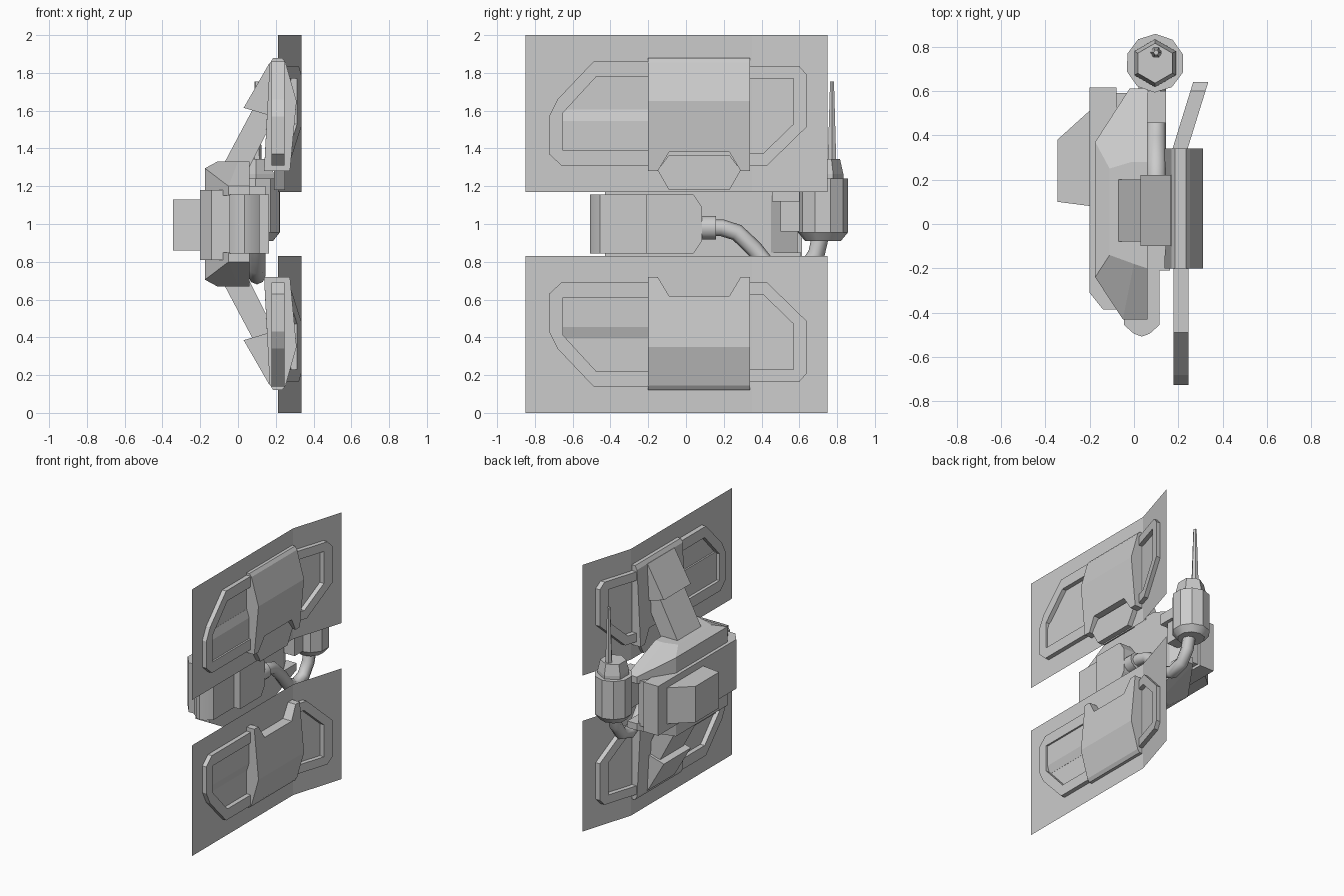
import bpy, bmesh, math
from mathutils import Vector

if "Cube" in bpy.data.objects:
    bpy.data.objects.remove(bpy.data.objects["Cube"])


def finish(name, bm, mirror=False, smooth=False, closed=True):
    """Optionally add the copy mirrored about z = 1, then make the object."""
    if mirror:
        new = bmesh.ops.duplicate(bm, geom=bm.verts[:] + bm.edges[:] + bm.faces[:])["geom"]
        for v in new:
            if isinstance(v, bmesh.types.BMVert):
                v.co.z = 2 - v.co.z
        bmesh.ops.reverse_faces(bm, faces=[f for f in new if isinstance(f, bmesh.types.BMFace)])
    if closed:
        bmesh.ops.recalc_face_normals(bm, faces=bm.faces[:])
    me = bpy.data.meshes.new(name)
    bm.to_mesh(me)
    bm.free()
    ob = bpy.data.objects.new(name, me)
    bpy.context.collection.objects.link(ob)
    if smooth:
        bpy.context.view_layer.objects.active = ob
        bpy.ops.object.select_all(action='DESELECT')
        ob.select_set(True)
        bpy.ops.object.shade_smooth_by_angle(angle=math.radians(35))
    return ob


def loft(name, rings, **kw):
    """Skin a row of equal-length rings and cap both ends."""
    bm = bmesh.new()
    rs = [[bm.verts.new(p) for p in r] for r in rings]
    n = len(rs[0])
    for a, b in zip(rs, rs[1:]):
        for i in range(n):
            j = (i + 1) % n
            bm.faces.new((a[i], a[j], b[j], b[i]))
    bm.faces.new(rs[0][::-1])
    bm.faces.new(rs[-1])
    return finish(name, bm, **kw)


def prism(name, pts, axis, a, b, shear=0.0, **kw):
    """Extrude a 2D profile along x, y or z; shear leans x outwards past y = 0.35."""
    def put(p, t):
        v = {'x': (t, p[0], p[1]), 'y': (p[0], t, p[1]), 'z': (p[0], p[1], t)}[axis]
        return (v[0] + shear * (v[1] - 0.35), v[1], v[2])
    return loft(name, [[put(p, t) for p in pts] for t in (a, b)], **kw)


def turned(name, cx, cy, profile, sides, rot=0.0, **kw):
    """Vertical turned part from (radius, z) pairs."""
    ang = [2 * math.pi * i / sides + rot for i in range(sides)]
    return loft(name, [[(cx + r * math.cos(t), cy + r * math.sin(t), z) for t in ang]
                       for r, z in profile], **kw)


# Thin folded panels
bm = bmesh.new()
cols = [[bm.verts.new((x, y, z)) for z in (1.17, 2.0)]
        for x, y in ((0.212, -0.85), (0.212, 0.35), (0.335, 0.75))]
for a, b in zip(cols, cols[1:]):
    bm.faces.new((a[0], b[0], b[1], a[1]))
finish("folded_panel", bm, mirror=True, closed=False)

# Frames on the panels: front loop, rear loop and a ribbed infill plate
outer = [(-0.18, 1.86), (-0.49, 1.86), (-0.68, 1.66), (-0.725, 1.57),
         (-0.725, 1.37), (-0.66, 1.31), (-0.18, 1.31)]
inner = [(-0.18, 1.39), (-0.65, 1.39), (-0.65, 1.59), (-0.475, 1.78), (-0.18, 1.78)]
prism("front_frame", outer + inner, 'x', 0.177, 0.245, mirror=True)
outer = [(0.32, 1.835), (0.6, 1.835), (0.64, 1.79), (0.64, 1.515), (0.43, 1.31), (0.32, 1.31)]
inner = [(0.32, 1.375), (0.41, 1.375), (0.57, 1.53), (0.57, 1.77), (0.32, 1.77)]
prism("rear_frame", outer + inner, 'x', 0.177, 0.245, shear=0.31, mirror=True)
prism("infill_plate", [(0.2, 1.38), (0.232, 1.38), (0.232, 1.545), (0.213, 1.605), (0.2, 1.605)],
      'y', -0.66, -0.18, mirror=True)

# Faceted hub across each panel, its inner edge notched in the middle
rings = []
for y, z in ((-0.2, 1.28), (-0.15, 1.28), (-0.09, 1.38), (0.23, 1.38), (0.29, 1.28), (0.34, 1.28)):
    k = (z - 1.28)
    rings.append([(0.138 + 0.05 * k, y, z), (0.168, y, 1.85), (0.185, y, 1.878), (0.235, y, 1.878),
                  (0.252, y, 1.855), (0.31, y, 1.65), (0.275 + 0.095 * k, y, z)])
loft("panel_hub", rings, mirror=True)
prism("hub_lock_plate", [(-0.09, 1.365), (0.23, 1.365), (0.29, 1.285), (0.23, 1.18),
                         (-0.09, 1.18), (-0.15, 1.285)], 'x', 0.19, 0.25)

# Slanted struts with an overhanging head
prism("strut", [(-0.085, 1.3), (0.18, 1.8), (0.18, 1.54), (0.06, 1.3)],
      'y', -0.08, 0.2, mirror=True)
prism("strut_head", [(0.03, 1.615), (0.165, 1.85), (0.2, 1.85), (0.2, 1.58), (0.15, 1.58)],
      'y', -0.1, 0.22, mirror=True)

# Shoulders above and below the body
base = [(-0.02, 0.61), (-0.175, 0.37), (-0.175, -0.24), (-0.05, -0.43), (0.06, -0.43), (0.06, 0.61)]
top = [(-0.01, 0.28), (-0.11, 0.25), (-0.11, -0.14), (0.0, -0.18), (0.06, -0.2), (0.06, 0.28)]
loft("shoulder", [[(x, y, 1.15) for x, y in base],
                  [(x, y, 1.295 if x < -0.1 else 1.2) for x, y in base],
                  [(x, y, 1.33) for x, y in top]], mirror=True)

# Central body, back plate and raised back block
prism("body_core", [(-0.1, -0.38), (0.06, -0.38), (0.06, 0.45), (-0.02, 0.59), (-0.1, 0.59)],
      'z', 0.83, 1.17)
prism("back_plate", [(-0.2, 0.615), (-0.2, -0.31), (-0.14, -0.385), (-0.05, -0.385), (-0.08, 0.615)],
      'z', 0.81, 1.18)
block = prism("back_block", [(-0.19, 0.52), (-0.345, 0.38), (-0.345, 0.10), (-0.19, 0.08)],
              'z', 0.86, 1.13)

# Front nose and side housing
prism("front_nose", [(-0.045, -0.2), (-0.045, -0.455), (0.0, -0.495), (0.035, -0.507),
                     (0.07, -0.495), (0.115, -0.455), (0.115, -0.2)], 'z', 0.845, 1.155, smooth=True)
prism("side_housing", [(-0.21, 0.845), (-0.21, 1.155), (0.04, 1.155), (0.085, 1.09),
                       (0.085, 0.91), (0.04, 0.845)], 'x', 0.0, 0.163)
prism("rear_bracket", [(0.455, 1.12), (0.6, 1.12), (0.6, 1.2), (0.455, 1.2)], 'x', 0.04, 0.145)
prism("canister_mount", [(0.5, 0.96), (0.62, 0.96), (0.62, 1.16), (0.5, 1.16)], 'x', 0.02, 0.12)

# Hose from the side housing to the canister
path = [(0.07, 0.98), (0.19, 0.98), (0.27, 0.955), (0.36, 0.87), (0.44, 0.77), (0.53, 0.725),
        (0.63, 0.755), (0.69, 0.84), (0.715, 0.95)]
cu = bpy.data.curves.new("hose", 'CURVE')
cu.dimensions = '3D'
cu.bevel_depth = 0.045
cu.bevel_resolution = 2
sp = cu.splines.new('POLY')
sp.points.add(len(path) - 1)
for p, (y, z) in zip(sp.points, path):
    p.co = (0.1, y, z, 1)
bpy.context.collection.objects.link(bpy.data.objects.new("hose", cu))
ring = [2 * math.pi * i / 12 for i in range(12)]
loft("hose_collar", [[(0.1 + 0.063 * math.cos(t), y, 0.98 + 0.063 * math.sin(t)) for t in ring]
                     for y in (0.07, 0.16)], smooth=True)

# Canister with hexagonal neck and whip antenna
turned("canister", 0.095, 0.725, [(0.095, 0.91), (0.132, 0.955), (0.132, 1.24)], 10, 0.3, smooth=True)
turned("canister_neck", 0.095, 0.725, [(0.108, 1.23), (0.108, 1.265), (0.09, 1.345)], 6, math.pi / 6)
turned("antenna", 0.1, 0.773, [(0.026, 1.33), (0.012, 1.755)], 6, smooth=True)
